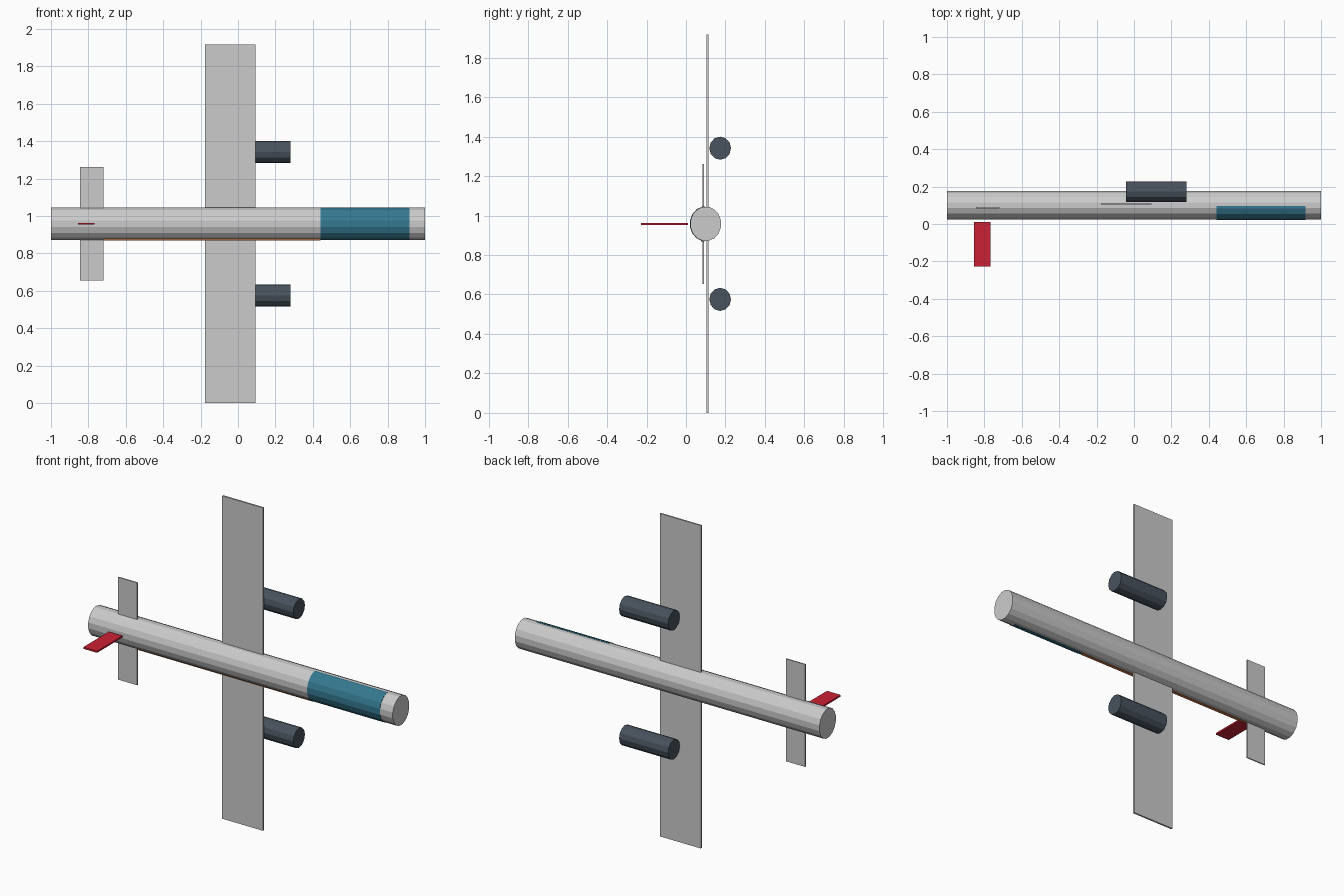
import bpy, bmesh
from math import pi, sin, cos

if "Cube" in bpy.data.objects:
    bpy.data.objects.remove(bpy.data.objects["Cube"])

MID = 0.958  # height of the fuselage axis


def material(name, rgb):
    m = bpy.data.materials.new(name)
    m.diffuse_color = (*rgb, 1)
    m.use_nodes = True
    m.node_tree.nodes["Principled BSDF"].inputs["Base Color"].default_value = m.diffuse_color
    return m


teal = material("teal", (0.035, 0.19, 0.28))
red = material("red", (0.60, 0.015, 0.035))
slate = material("slate", (0.065, 0.085, 0.11))
orange = material("orange", (0.65, 0.2, 0.06))


def prism(name, profile, x0, x1, mat=None):
    """Extrude a (y, z) profile along x."""
    bm = bmesh.new()
    face = bm.faces.new([bm.verts.new((x0, y, z)) for y, z in profile])
    ext = bmesh.ops.extrude_face_region(bm, geom=[face])["geom"]
    bmesh.ops.translate(bm, vec=(x1 - x0, 0, 0),
                        verts=[v for v in ext if isinstance(v, bmesh.types.BMVert)])
    bmesh.ops.recalc_face_normals(bm, faces=bm.faces)
    me = bpy.data.meshes.new(name)
    bm.to_mesh(me)
    bm.free()
    if mat:
        me.materials.append(mat)
    ob = bpy.data.objects.new(name, me)
    bpy.context.collection.objects.link(ob)
    return ob


def box(name, x0, x1, y0, y1, z0, z1, mat=None):
    return prism(name, [(y0, z0), (y1, z0), (y1, z1), (y0, z1)], x0, x1, mat)


def oval(cy, cz, ry, rz, n, offset=0.0):
    angles = [2 * pi * (i + offset) / n for i in range(n)]
    return [(cy + ry * cos(a), cz + rz * sin(a)) for a in angles]


# Fuselage tube
prism("fuselage", oval(0.10, MID, 0.0785, 0.088, 16, 0.5), -1, 1)

# Canopy: half shell over the nose on the -y side
arc = [p for p in oval(0.10, MID, 0.0815, 0.0895, 16, 0.5) if p[0] < 0.10]
top, bottom = max(z for _, z in arc), min(z for _, z in arc)
prism("canopy", [(0.095, top)] + arc + [(0.095, bottom)], 0.44, 0.917, teal)

# Flat wing and tailplane
box("wing", -0.176, 0.093, 0.103, 0.113, 0, 2 * MID)
box("tailplane", -0.845, -0.72, 0.083, 0.090, MID - 0.304, MID + 0.304)

# Tail fin
box("tail_fin", -0.856, -0.766, -0.228, 0.011, MID - 0.005, MID + 0.005, red)

# Thin stripe along one side
box("side_stripe", -0.72, 0.44, 0.075, 0.093, MID - 0.0885, MID - 0.080, orange)

# Engine pods under each wing
for side, s in (("upper", 1), ("lower", -1)):
    prism(f"{side}_engine", oval(0.173, MID + s * 0.383, 0.055, 0.0585, 12),
          -0.042, 0.28, slate)
